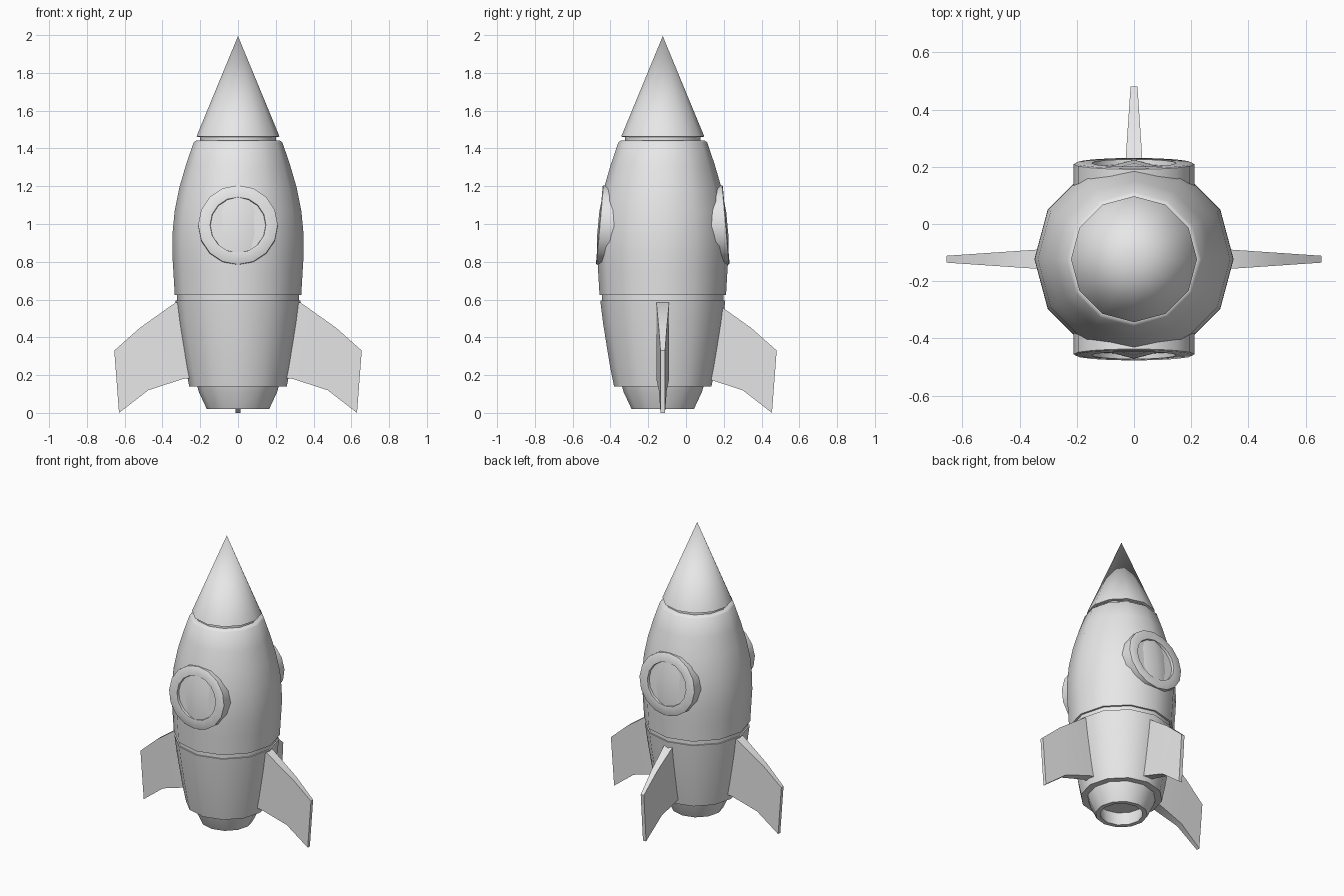
import bpy, bmesh, math
from mathutils import Matrix, Vector

cube = bpy.data.objects.get("Cube")
if cube:
    bpy.data.objects.remove(cube)

AXIS_Y = -0.123  # the hull axis sits forward of centre because of the rear fin

grey = bpy.data.materials.new("light grey")
grey.use_nodes = True
grey.diffuse_color = (0.8, 0.8, 0.8, 1)
grey.node_tree.nodes["Principled BSDF"].inputs["Base Color"].default_value = (0.8, 0.8, 0.8, 1)


def finish(name, bm, matrix, smooth=True):
    """Turn a bmesh into a placed, shaded object."""
    bmesh.ops.recalc_face_normals(bm, faces=bm.faces)
    mesh = bpy.data.meshes.new(name)
    bm.to_mesh(mesh)
    bm.free()
    mesh.materials.append(grey)
    obj = bpy.data.objects.new(name, mesh)
    bpy.context.collection.objects.link(obj)
    obj.matrix_world = matrix
    if smooth:
        bpy.ops.object.select_all(action='DESELECT')
        obj.select_set(True)
        bpy.context.view_layer.objects.active = obj
        bpy.ops.object.shade_smooth_by_angle(angle=math.radians(40))
    return obj


def lathe(name, profile, sides, matrix):
    """Spin a (radius, height) profile that starts and ends on the axis."""
    bm = bmesh.new()
    rings = []
    for r, z in profile:
        count = sides if r > 0 else 1
        rings.append([bm.verts.new((r * math.cos(i * math.tau / sides),
                                    r * math.sin(i * math.tau / sides), z))
                      for i in range(count)])
    for low, high in zip(rings, rings[1:]):
        for i in range(sides):
            j = (i + 1) % sides
            quad = [low[i % len(low)], low[j % len(low)],
                    high[j % len(high)], high[i % len(high)]]
            bm.faces.new(list(dict.fromkeys(quad)))
    return finish(name, bm, matrix)


hull = Matrix.Translation((0, AXIS_Y, 0))

# Hull sections stacked along the axis
lathe("nose_cone", [(0, 1.465), (0.205, 1.465), (0.22, 1.468), (0, 2)], 12, hull)
lathe("neck", [(0, 1.42), (0.2, 1.42), (0.2, 1.475), (0, 1.475)], 12, hull)
lathe("upper_hull", [(0, 0.63), (0.335, 0.63), (0.342, 0.75), (0.348, 0.85),
                     (0.347, 0.95), (0.336, 1.07), (0.31, 1.2), (0.275, 1.32),
                     (0.235, 1.437), (0.222, 1.447), (0, 1.447)], 12, hull)
lathe("waist", [(0, 0.58), (0.322, 0.58), (0.322, 0.65), (0, 0.65)], 12, hull)
lathe("lower_hull", [(0, 0.145), (0.258, 0.145), (0.279, 0.25), (0.297, 0.36),
                     (0.316, 0.48), (0.331, 0.6), (0, 0.6)], 12, hull)
lathe("nozzle", [(0, 0.12), (0.15, 0.12), (0.135, 0.025), (0.165, 0.025),
                 (0.207, 0.115), (0.217, 0.15), (0, 0.15)], 12, hull)

# Round windows, front and rear, leaning back a little with the hull
for name, turn in (("front_window", 0), ("rear_window", math.pi)):
    place = (hull @ Matrix.Rotation(turn, 4, 'Z') @ Matrix.Translation((0, -0.332, 1))
             @ Matrix.Rotation(math.radians(90 - 5), 4, 'X'))
    lathe(name, [(0, -0.12), (0.211, -0.12), (0.211, 0), (0.205, 0.004),
                 (0.148, 0.004), (0.146, -0.014), (0, -0.01)], 16, place)

# Swept fins, thick at the root and thin at the tip
TOP = [(0.25, 0.59), (0.33, 0.59), (0.52, 0.455), (0.655, 0.335)]
BOTTOM = [(0.24, 0.19), (0.29, 0.185), (0.475, 0.125), (0.63, 0.005)]


def fin(name, turn, inset):
    bm = bmesh.new()
    sections = []
    for (rt, zt), (rb, zb) in zip(TOP, BOTTOM):
        half = 0.034 - 0.022 * max(0, rt - 0.33) / 0.325
        sections.append([bm.verts.new((r - inset, s * half, z))
                         for r, z, s in ((rt, zt, -1), (rt, zt, 1), (rb, zb, 1), (rb, zb, -1))])
    for a, b in zip(sections, sections[1:]):
        for i in range(4):
            j = (i + 1) % 4
            bm.faces.new((a[i], a[j], b[j], b[i]))
    bm.faces.new(sections[0])
    bm.faces.new(sections[-1])
    finish(name, bm, hull @ Matrix.Rotation(turn, 4, 'Z'))


fin("left_fin", 0, 0)
fin("right_fin", math.pi, 0)
fin("rear_fin", math.pi / 2, 0.052)

# Set the fin tips exactly on the ground
bpy.context.view_layer.update()
parts = [o for o in bpy.context.scene.objects if o.type == 'MESH']
lowest = min((o.matrix_world @ Vector(c)).z for o in parts for c in o.bound_box)
for o in parts:
    o.location.z -= lowest
